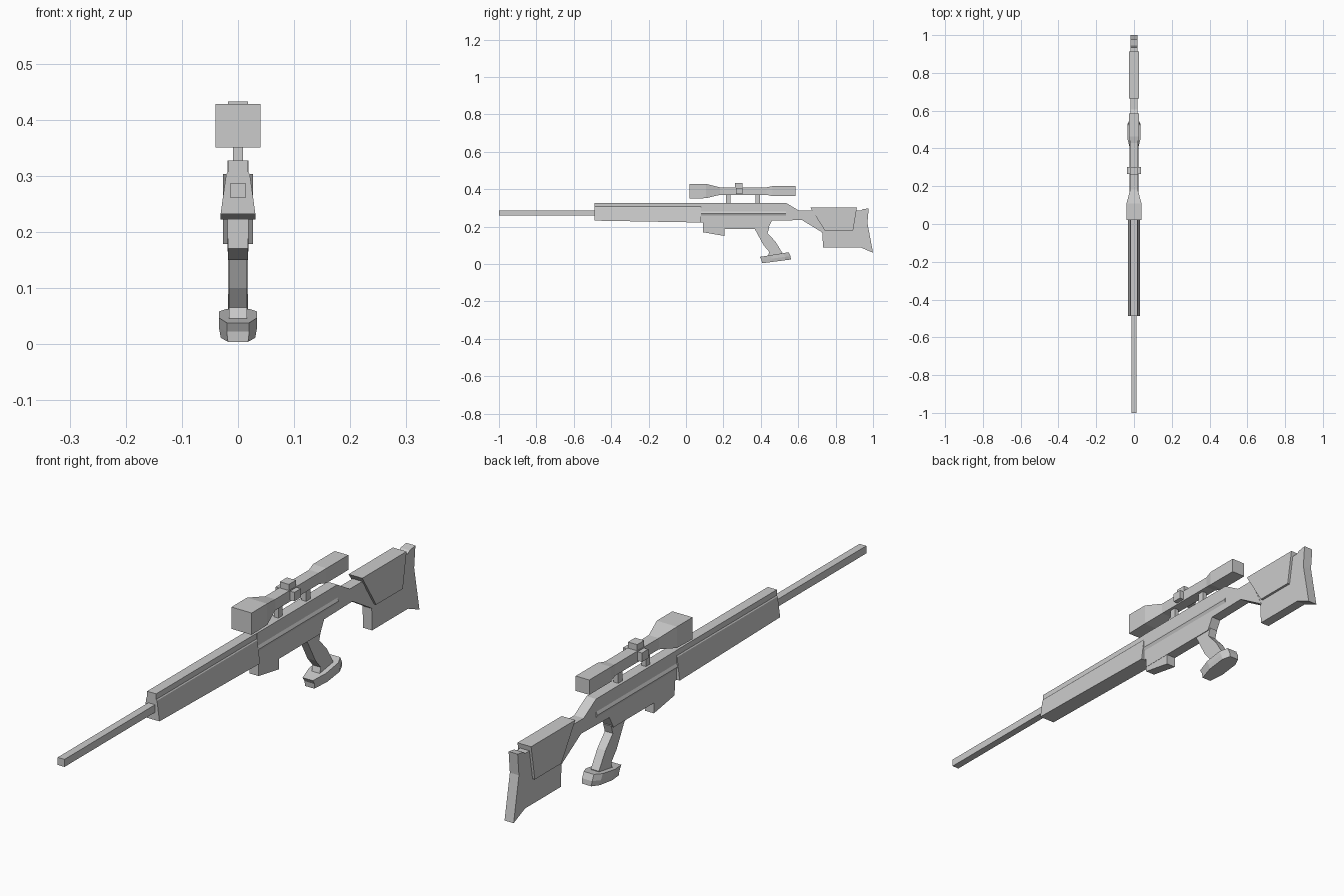
import bpy, bmesh

if "Cube" in bpy.data.objects:
    bpy.data.objects.remove(bpy.data.objects["Cube"])


def finish(name, bm):
    bmesh.ops.recalc_face_normals(bm, faces=bm.faces)
    me = bpy.data.meshes.new(name)
    bm.to_mesh(me)
    bm.free()
    ob = bpy.data.objects.new(name, me)
    bpy.context.collection.objects.link(ob)
    return ob


def loft(name, rings):
    """Skin a list of closed rings of 3D points and cap both ends."""
    bm = bmesh.new()
    loops = [[bm.verts.new(p) for p in r] for r in rings]
    n = len(loops[0])
    for a, b in zip(loops, loops[1:]):
        for i in range(n):
            j = (i + 1) % n
            bm.faces.new((a[i], a[j], b[j], b[i]))
    bm.faces.new(loops[0])
    bm.faces.new(loops[-1][::-1])
    return finish(name, bm)


def side_profile(name, pts, half):
    """Extrude a (y, z) outline symmetrically across x."""
    return loft(name, [[(x, y, z) for y, z in pts] for x in (-half, half)])


def mirrored(half_pts, y):
    """Symmetric (x, z) section at y from its right half."""
    pts = half_pts + [(-x, z) for x, z in reversed(half_pts)]
    return [(x, y, z) for x, z in pts]


def box_run(name, stations):
    """Rectangular tube through stations (y, half width, z low, z high)."""
    return loft(name, [mirrored([(w, hi), (w, lo)], y) for y, w, lo, hi in stations])


# Barrel
box_run("barrel", [(-1, .0135, .26, .287), (-.47, .0135, .26, .287)])

# Fore-end with a narrow top rail and sloping sides
fore = [(-.488, .232), (.08, .222)]
loft("fore_end", [mirrored([(.018, .327), (.018, .307), (.021, .303), (.031, zb)], y)
                  for y, zb in fore])

# Receiver body and wrist
side_profile("receiver", [(.08, .327), (.535, .327), (.605, .285), (.68, .285),
                          (.735, .165), (.62, .235), (.46, .232), (.437, .188),
                          (.09, .188), (.09, .222), (.08, .222)], .019)

# Raised side ridge along the receiver
loft("receiver_ridge", [mirrored([(.018, .283), (.024, .27), (.018, .257)], y)
                        for y in (.08, .535)])

# Magazine
side_profile("magazine", [(.09, .225), (.09, .17), (.207, .15), (.207, .2)], .018)

# Pistol grip
side_profile("grip", [(.365, .192), (.38, .165), (.415, .1), (.445, .065), (.435, .03),
                      (.51, .04), (.515, .06), (.478, .12), (.436, .165), (.446, .195)], .016)

# Flared, tilted palm shelf under the grip
plan = [(.40, .02), (.455, .034), (.525, .034), (.555, .02)]


def shelf_ring(z0, slope, shift, shrink):
    half = [(w * shrink, y + shift, z0 + slope * (y - .4)) for y, w in plan]
    return half + [(-x, y, z) for x, y, z in reversed(half)]


loft("palm_shelf", [shelf_ring(.004, .13, .006, .9), shelf_ring(.022, .13, .004, 1),
                    shelf_ring(.038, .16, -.006, 1)])

# Shoulder stock and butt
side_profile("stock", [(.67, .285), (.935, .285), (.945, .293), (.977, .298), (.97, .22),
                       (1.0, .06), (.935, .088), (.732, .088), (.73, .167), (.66, .215)], .018)

# Cheek piece
side_profile("cheek_piece", [(.664, .303), (.914, .303), (.893, .178), (.743, .178)], .027)

# Scope body
box_run("scope", [(.02, .04, .35, .428), (.108, .04, .352, .428), (.182, .02, .37, .41),
                  (.43, .02, .37, .41), (.462, .027, .363, .416), (.585, .027, .363, .416)])

# Scope turrets
box_run("turret_top", [(.262, .018, .40, .432), (.302, .018, .40, .432)])
box_run("turret_side", [(.266, .037, .375, .407), (.302, .037, .375, .407)])

# Scope mounts
for i, y in enumerate((.215, .372)):
    box_run(f"scope_mount_{i + 1}", [(y, .009, .32, .375), (y + .024, .009, .32, .375)])
